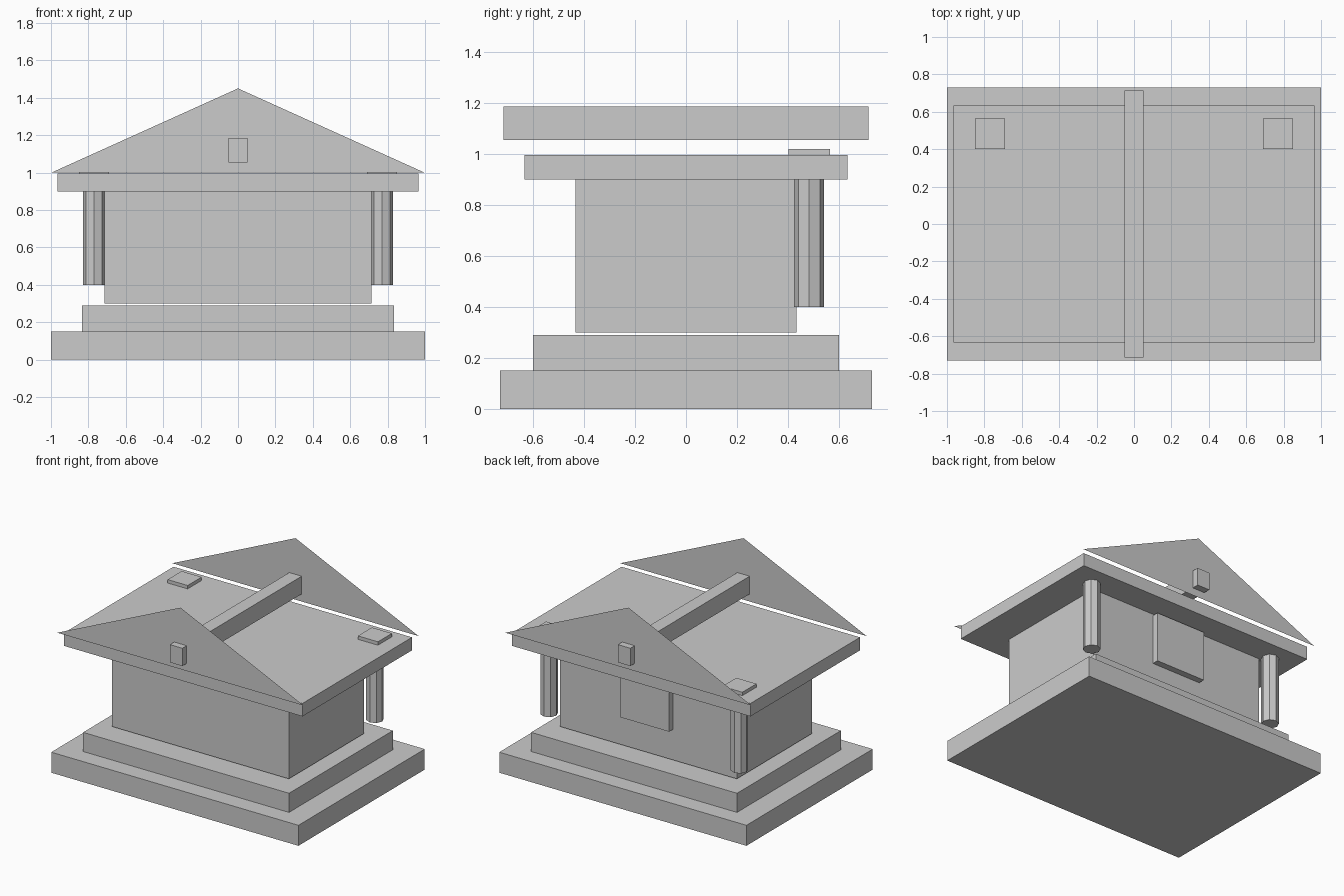
import bpy, math

if "Cube" in bpy.data.objects:
    bpy.data.objects.remove(bpy.data.objects["Cube"])

grey = bpy.data.materials.new("stone grey")
grey.diffuse_color = (0.6, 0.6, 0.6, 1)
grey.use_nodes = True
grey.node_tree.nodes["Principled BSDF"].inputs["Base Color"].default_value = grey.diffuse_color


def mesh_object(name, verts, faces):
    mesh = bpy.data.meshes.new(name)
    mesh.from_pydata(verts, [], faces)
    mesh.materials.append(grey)
    obj = bpy.data.objects.new(name, mesh)
    bpy.context.collection.objects.link(obj)
    return obj


def prism(name, outline, z0, z1):
    """Straight prism over a counter-clockwise outline."""
    n = len(outline)
    verts = [(x, y, z) for z in (z0, z1) for x, y in outline]
    faces = [tuple(reversed(range(n))), tuple(range(n, 2 * n))]
    faces += [(i, (i + 1) % n, n + (i + 1) % n, n + i) for i in range(n)]
    return mesh_object(name, verts, faces)


def box(name, x0, x1, y0, y1, z0, z1):
    return prism(name, [(x0, y0), (x1, y0), (x1, y1), (x0, y1)], z0, z1)


# Stepped foundation
box("lower_step", -1, 1, -0.73, 0.73, 0, 0.15)
box("upper_step", -0.833, 0.833, -0.6, 0.6, 0.15, 0.29)

# Main hall and the flat roof slab
box("hall", -0.715, 0.715, -0.433, 0.433, 0.30, 0.90)
box("roof_slab", -0.965, 0.965, -0.633, 0.633, 0.90, 0.995)

# Door panel on the back wall
box("door_panel", -0.2, 0.2, 0.43, 0.48, 0.525, 0.89)

# Ridge beam running through both gables
box("ridge_beam", -0.05, 0.05, -0.715, 0.715, 1.055, 1.185)

# Octagonal columns at the back corners, with square caps above the slab
for side, cx in (("left", -0.77), ("right", 0.77)):
    cy, r = 0.483, 0.059
    ring = [(cx + r * math.cos(i * math.pi / 4), cy + r * math.sin(i * math.pi / 4))
            for i in range(8)]
    prism(side + "_column", ring, 0.40, 0.91)
    box(side + "_column_cap", cx - 0.081, cx + 0.081, cy - 0.081, cy + 0.081, 0.99, 1.02)

# Thin triangular gables, facing outward
for name, y, face in (("front_gable", -0.665, (0, 1, 2)), ("back_gable", 0.665, (2, 1, 0))):
    mesh_object(name, [(-0.997, y, 1.0), (0.997, y, 1.0), (0, y, 1.45)], [face])
